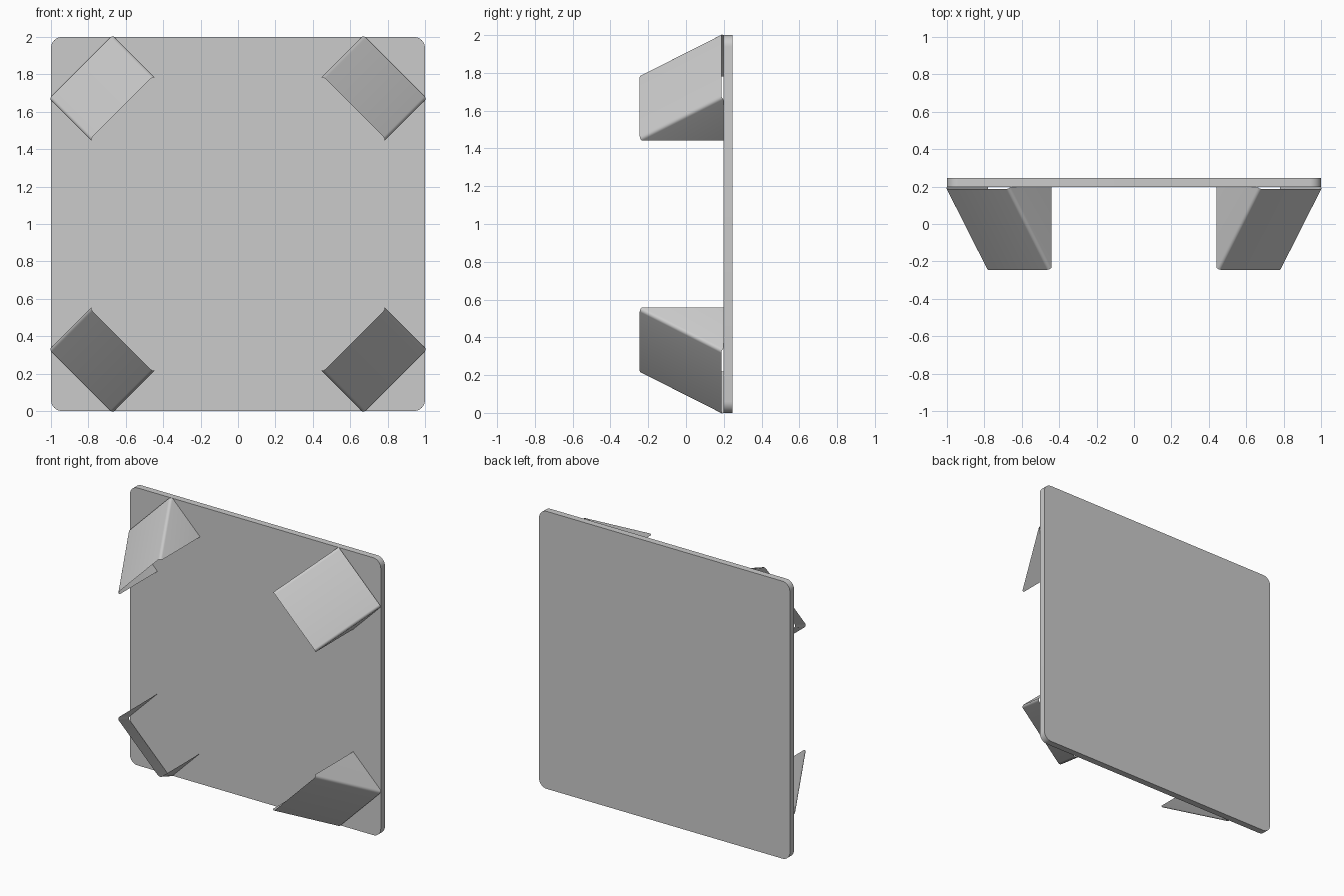
import bpy, bmesh, math
from mathutils import Matrix, Vector

if "Cube" in bpy.data.objects:
    bpy.data.objects.remove(bpy.data.objects["Cube"])

PLATE_FRONT, PLATE_BACK = 0.198, 0.245
CENTRE = Vector((0, 0, 1))


def make_object(name, bm):
    mesh = bpy.data.meshes.new(name)
    bm.to_mesh(mesh)
    bm.free()
    ob = bpy.data.objects.new(name, mesh)
    bpy.context.collection.objects.link(ob)
    bpy.ops.object.select_all(action='DESELECT')
    ob.select_set(True)
    bpy.context.view_layer.objects.active = ob
    bpy.ops.object.shade_smooth_by_angle(angle=math.radians(35))
    return ob


# Flat square plate with rounded corners
def plate(radius=0.06, steps=8):
    bm = bmesh.new()
    ring = []
    for k in range(4):
        mid = math.radians(45 + 90 * k)
        cx = math.copysign(1 - radius, math.cos(mid))
        cz = math.copysign(1 - radius, math.sin(mid))
        for i in range(steps + 1):
            a = math.radians(90 * k + 90 * i / steps)
            ring.append(bm.verts.new((cx + radius * math.cos(a), PLATE_FRONT,
                                      1 + cz + radius * math.sin(a))))
    face = bm.faces.new(ring)
    ext = bmesh.ops.extrude_face_region(bm, geom=[face], use_keep_orig=True)
    moved = [g for g in ext['geom'] if isinstance(g, bmesh.types.BMVert)]
    bmesh.ops.translate(bm, verts=moved, vec=(0, PLATE_BACK - PLATE_FRONT, 0))
    bmesh.ops.recalc_face_normals(bm, faces=bm.faces)
    make_object("plate", bm)


# Thin folded corner clip: sloped face, two rounded bends, two triangular cheeks.
# Local axes: x across the clip, z outward along the plate diagonal.
def corner_clip(name, angle, half=0.24, r=0.019, steps=6):
    outer, inner = Vector((0, 0.187, 1.188)), Vector((0, -0.245, 0.879))
    slope = (outer - inner).normalized()
    depth = Vector((0, slope.z, -slope.y))  # into the clip, square to the slope
    section = []
    for side in (-1, 1):
        arc = []
        for i in range(steps + 1):
            a = math.pi / 2 * i / steps
            arc.append((side * (half - r + r * math.cos(a)), r - r * math.sin(a)))
        section += arc if side < 0 else arc[::-1]

    bm = bmesh.new()
    rows = [[bm.verts.new(end + depth * d + Vector((u, 0, 0))) for u, d in section]
            for end in (outer, inner)]
    for i in range(len(section) - 1):
        bm.faces.new((rows[0][i], rows[1][i], rows[1][i + 1], rows[0][i + 1]))
    for i in (0, -1):
        top, low = rows[0][i], rows[1][i]
        foot = bm.verts.new((low.co.x, PLATE_FRONT, low.co.z))
        tri = (top, foot, low) if i == 0 else (top, low, foot)
        bm.faces.new(tri)
    bmesh.ops.recalc_face_normals(bm, faces=bm.faces)
    bm.normal_update()
    # Sheet faces should look outward, away from the plate
    if sum(f.normal.y * f.calc_area() for f in bm.faces) > 0:
        bmesh.ops.reverse_faces(bm, faces=bm.faces)
    bm.transform(Matrix.Translation(CENTRE) @ Matrix.Rotation(angle, 4, 'Y'))
    make_object(name, bm)


plate()
for k, label in enumerate(("top_right", "bottom_right", "bottom_left", "top_left")):
    corner_clip("corner_clip_" + label, math.radians(45 + 90 * k))
